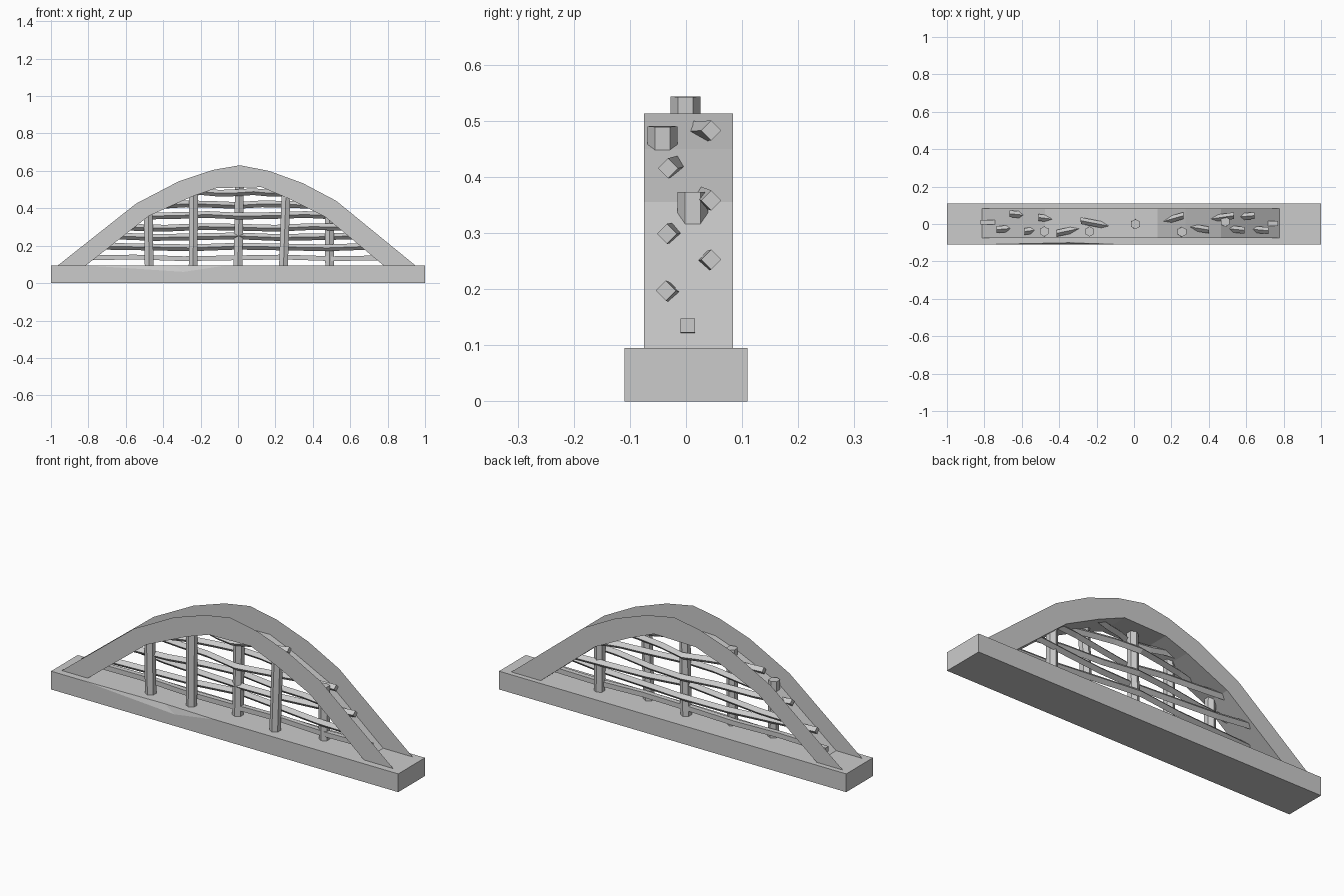
import bpy, bmesh, math
from mathutils import Vector

cube = bpy.data.objects.get("Cube")
if cube:
    bpy.data.objects.remove(cube)

stone = bpy.data.materials.new("light grey stone")
stone.use_nodes = True
GREY = (0.6, 0.6, 0.6, 1)
stone.diffuse_color = GREY
stone.node_tree.nodes["Principled BSDF"].inputs["Base Color"].default_value = GREY


def finish(name, bm, recalc=True):
    if recalc:
        bmesh.ops.recalc_face_normals(bm, faces=bm.faces)
    mesh = bpy.data.meshes.new(name)
    bm.to_mesh(mesh)
    bm.free()
    mesh.materials.append(stone)
    obj = bpy.data.objects.new(name, mesh)
    bpy.context.collection.objects.link(obj)
    return obj


def tube(name, path, radius, sides, turn=0.0):
    """Straight-sided bar swept along a path, with closed ends."""
    bm = bmesh.new()
    pts = [Vector(p) for p in path]
    axis = (pts[-1] - pts[0]).normalized()
    u = axis.cross(Vector((0, 1, 0))).normalized()
    v = axis.cross(u)
    rings = []
    for p in pts:
        angles = [turn + math.tau * i / sides for i in range(sides)]
        rings.append([bm.verts.new(p + radius * (math.cos(a) * u + math.sin(a) * v))
                      for a in angles])
    for a, b in zip(rings, rings[1:]):
        for i in range(sides):
            j = (i + 1) % sides
            bm.faces.new((a[i], a[j], b[j], b[i]))
    bm.faces.new(rings[0])
    bm.faces.new(rings[-1])
    return finish(name, bm)


# Sill block, with a shallow chip along its front upper edge
HALF, TOP = 0.11, 0.095
bm = bmesh.new()
bottom = [bm.verts.new((x, y, 0)) for x, y in
          ((-1, -HALF), (1, -HALF), (1, HALF), (-1, HALF))]
top = [bm.verts.new((x, y, TOP)) for x, y in
       ((-1, -HALF), (1, -HALF), (1, HALF), (-1, HALF))]
chip_left, chip_back, chip_right, chip_low = [bm.verts.new(p) for p in (
    (-0.82, -HALF, TOP), (-0.35, -0.1, TOP), (-0.06, -HALF, TOP), (-0.29, -HALF, 0.06))]
bm.faces.new(bottom)
bm.faces.new((top[0], chip_left, chip_back, chip_right, *top[1:]))
bm.faces.new((bottom[0], bottom[1], top[1], chip_right, chip_low, chip_left, top[0]))
bm.faces.new((chip_left, chip_low, chip_back))
bm.faces.new((chip_low, chip_right, chip_back))
for i in (1, 2, 3):
    j = (i + 1) % 4
    bm.faces.new((bottom[i], bottom[j], top[j], top[i]))
finish("sill", bm)

# Arch: two thin faces joined by the underside of the opening
outer = [(-0.965, 0.093), (-0.545, 0.425), (-0.315, 0.545), (-0.135, 0.605), (0.01, 0.63),
         (0.165, 0.6), (0.345, 0.535), (0.525, 0.44), (0.95, 0.093)]
inner = [(-0.815, 0.093), (-0.475, 0.36), (-0.24, 0.465), (-0.115, 0.508),
         (0.125, 0.513), (0.275, 0.45), (0.465, 0.355), (0.78, 0.093)]
bm = bmesh.new()
edges = []
for y in (-0.075, 0.084):
    lip = [bm.verts.new((x, y, z)) for x, z in inner]
    rim = [bm.verts.new((x, y, z)) for x, z in outer]
    face = lip + rim[::-1]
    bm.faces.new(face if y > 0 else face[::-1])
    edges.append(lip)
front, back = edges
for i in range(len(inner) - 1):
    bm.faces.new((front[i], front[i + 1], back[i + 1], back[i]))
bm.normal_update()
bmesh.ops.triangulate(bm, faces=[f for f in bm.faces if len(f.verts) > 4])
finish("arch", bm)

# Upright hexagonal bars: bottom x, top x, y, height
uprights = [(-0.475, -0.48, -0.04, 0.39), (-0.24, -0.237, -0.04, 0.49),
            (0, 0.008, -0.001, 0.543), (0.243, 0.257, -0.042, 0.49),
            (0.49, 0.488, 0.012, 0.373)]
for n, (x0, x1, y, h) in enumerate(uprights):
    tube(f"upright_bar_{n + 1}", [(x0, y, 0.09), (x1, y, h)], 0.027, 6, math.pi / 6)

# Woven cross bars: left x, right x, left y, middle y, right y, height
crossbars = [(-0.82, 0.77, 0.01, 0.0, 0.003, 0.135),
             (-0.735, 0.72, -0.03, 0.03, -0.036, 0.193),
             (-0.665, 0.645, 0.055, -0.01, 0.045, 0.248),
             (-0.585, 0.59, -0.04, 0.03, -0.034, 0.298),
             (-0.51, 0.535, 0.035, -0.03, 0.045, 0.362),
             (-0.415, 0.4, -0.05, 0.035, -0.032, 0.42),
             (-0.285, 0.265, 0.018, -0.035, 0.045, 0.484)]
for n, (x0, x1, y0, ym, y1, z) in enumerate(crossbars):
    path = []
    for i in range(7):
        t = i / 6
        side = y0 if t < 0.5 else y1
        y = ym + (side - ym) * abs(2 * t - 1)
        path.append((x0 + (x1 - x0) * t, y, z + 0.005 * math.sin(i * 2.1 + n)))
    tube(f"cross_bar_{n + 1}", path, 0.018, 4, 0.0 if n else math.pi / 4)
